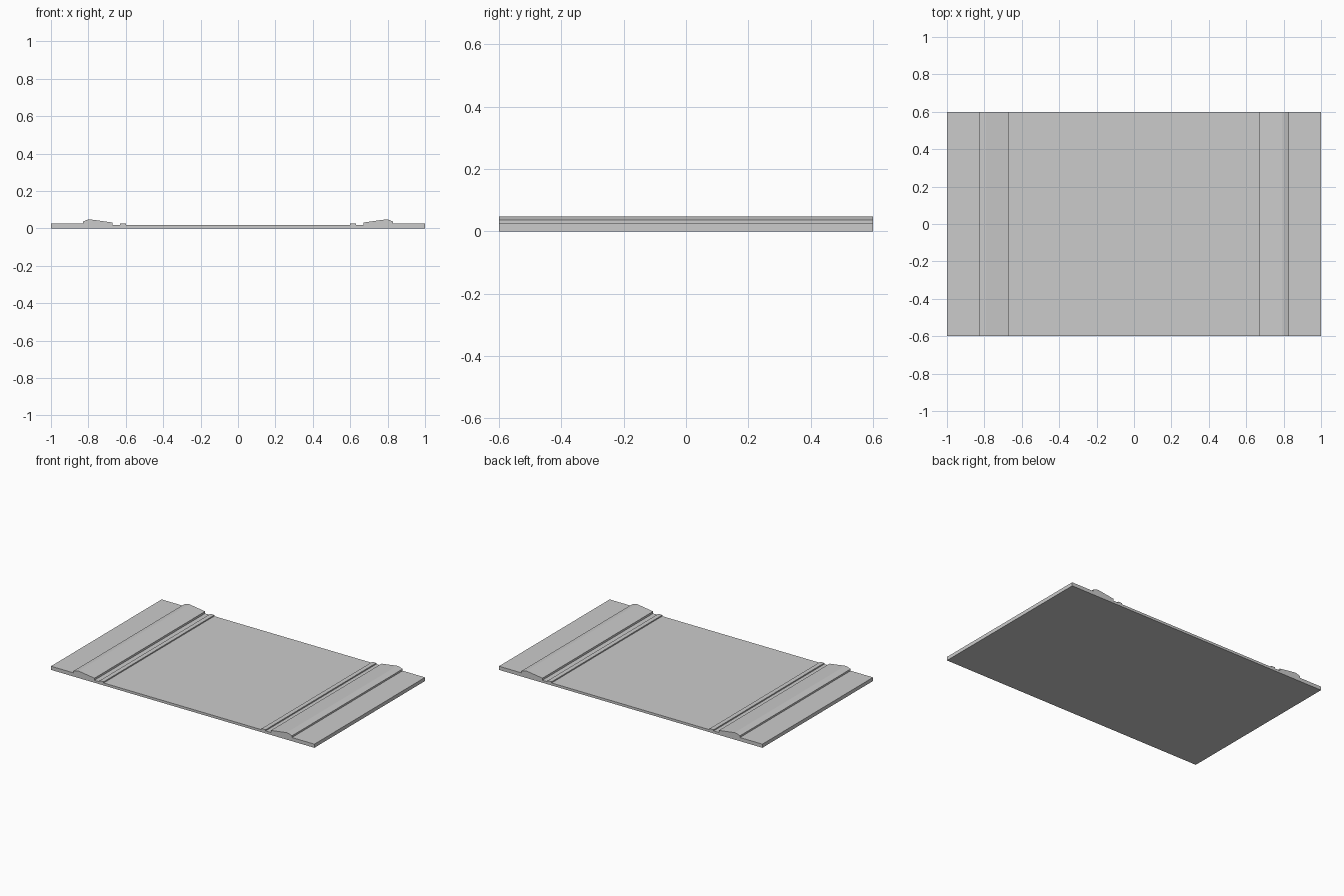
import bpy
import bmesh

if "Cube" in bpy.data.objects:
    bpy.data.objects.remove(bpy.data.objects["Cube"], do_unlink=True)

HALF_DEPTH = 0.6

# Single plain grey
grey = bpy.data.materials.new("plain_grey")
grey.use_nodes = True
colour = (0.6, 0.6, 0.6, 1.0)
grey.diffuse_color = colour
grey.node_tree.nodes["Principled BSDF"].inputs["Base Color"].default_value = colour

# Half of the cross-section, from the outer edge to the sunken middle
half_profile = [
    (1.0, 0.0), (1.0, 0.025),                      # outer shelf
    (0.83, 0.025), (0.83, 0.037),                  # step up to the ridge
    (0.805, 0.046), (0.79, 0.048), (0.775, 0.046), # rounded crest
    (0.67, 0.031), (0.67, 0.017),                  # long slope and drop
    (0.63, 0.017), (0.63, 0.025),                  # narrow rib
    (0.6, 0.025), (0.6, 0.017),
]
profile = half_profile + [(-x, z) for x, z in reversed(half_profile)]


def extrude_profile(name, points, half_depth, material):
    """Sweep a closed x-z outline from front to back."""
    bm = bmesh.new()
    face = bm.faces.new([bm.verts.new((x, -half_depth, z)) for x, z in points])
    swept = bmesh.ops.extrude_face_region(bm, geom=[face], use_keep_orig=True)
    moved = [v for v in swept["geom"] if isinstance(v, bmesh.types.BMVert)]
    bmesh.ops.translate(bm, verts=moved, vec=(0, 2 * half_depth, 0))
    bmesh.ops.recalc_face_normals(bm, faces=bm.faces)
    mesh = bpy.data.meshes.new(name)
    bm.to_mesh(mesh)
    bm.free()
    mesh.materials.append(material)
    obj = bpy.data.objects.new(name, mesh)
    bpy.context.collection.objects.link(obj)
    return obj


extrude_profile("ridged_base_plate", profile, HALF_DEPTH, grey)
